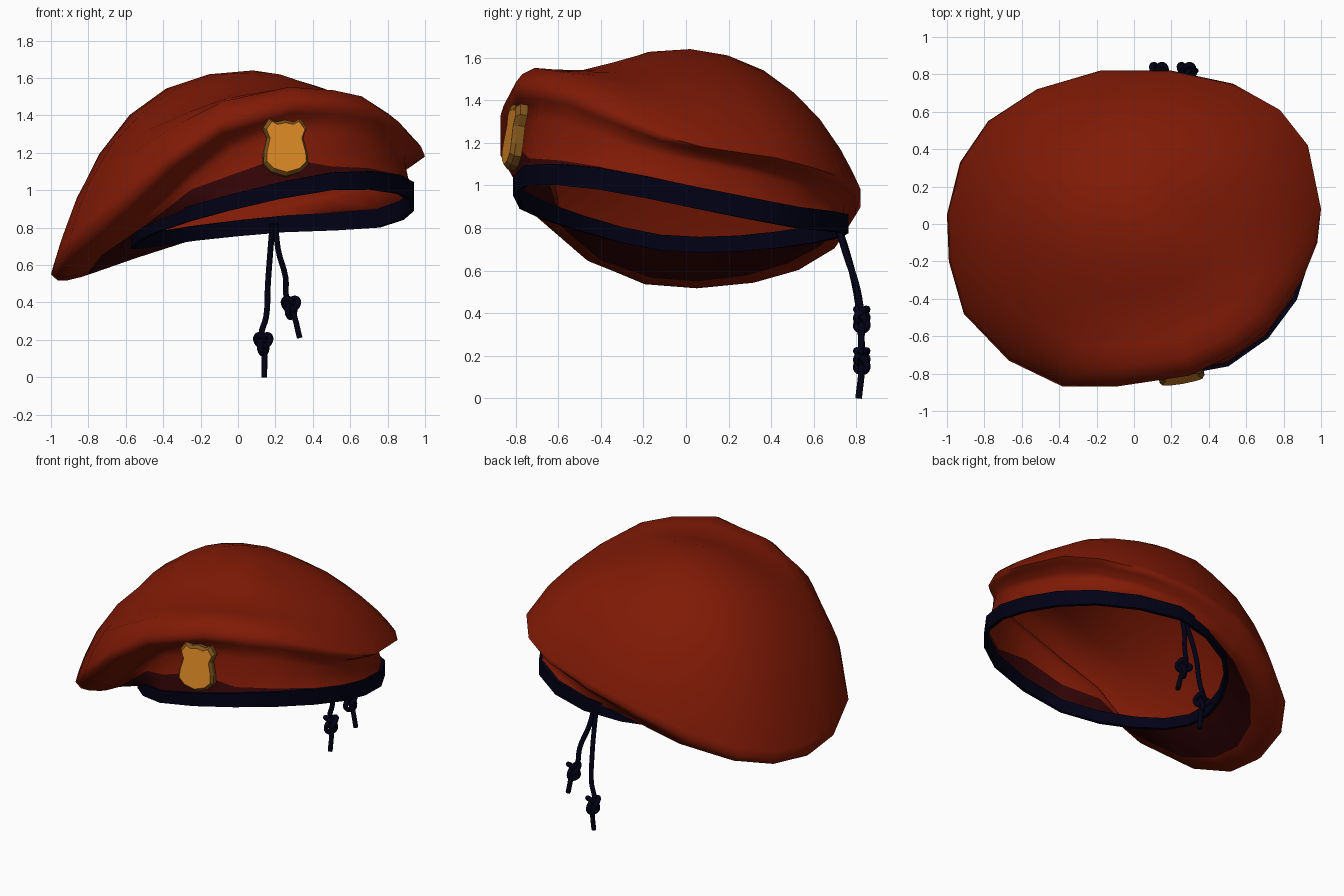
import bpy, bmesh, math
from mathutils import Vector, Matrix

if "Cube" in bpy.data.objects:
    bpy.data.objects.remove(bpy.data.objects["Cube"])


def material(name, rgb):
    m = bpy.data.materials.new(name)
    m.diffuse_color = (*rgb, 1)
    m.use_nodes = True
    m.node_tree.nodes["Principled BSDF"].inputs["Base Color"].default_value = m.diffuse_color
    return m


RED = material("rust red felt", (0.22, 0.0105, 0.0018))
MAROON = material("dark maroon felt", (0.034, 0.0014, 0.002))
NAVY = material("navy trim", (0.0004, 0.0004, 0.008))
GOLD = material("badge gold", (0.72, 0.25, 0.018))
BRONZE = material("badge bronze edge", (0.22, 0.09, 0.011))


def make_object(name, bm, mats, recalc=True):
    if recalc:
        bmesh.ops.recalc_face_normals(bm, faces=bm.faces[:])
    me = bpy.data.meshes.new(name)
    bm.to_mesh(me)
    bm.free()
    ob = bpy.data.objects.new(name, me)
    bpy.context.collection.objects.link(ob)
    for m in mats:
        me.materials.append(m)
    return ob


def smooth(ob, angle):
    bpy.ops.object.select_all(action='DESELECT')
    ob.select_set(True)
    bpy.context.view_layer.objects.active = ob
    bpy.ops.object.shade_smooth_by_angle(angle=math.radians(angle))


def double_loop(pts):
    """Insert a Catmull-Rom midpoint between the points of a closed loop."""
    n, out = len(pts), []
    for i in range(n):
        a, b, c, d = (pts[(i + k) % n] for k in (-1, 0, 1, 2))
        out += [b, (b + c) * 0.5625 - (a + d) * 0.0625]
    return out


def clamp(v):
    return max(0.0, min(1.0, v))


# Outer rim of the crown, counter-clockwise from the right side
RIM = [Vector(p) for p in (
    (1.0, .08, 1.18), (.93, .42, 1.13), (.78, .61, 1.08), (.53, .75, 1.03),
    (.2, .82, .98), (-.18, .82, .90), (-.52, .72, .77), (-.78, .55, .65),
    (-.93, .33, .58), (-1, .05, .55), (-.99, -.2, .57), (-.91, -.48, .69),
    (-.67, -.73, .89), (-.38, -.87, 1.14), (-.1, -.87, 1.33), (.3, -.81, 1.45),
    (.57, -.68, 1.44), (.74, -.54, 1.41), (.9, -.3, 1.31), (.98, -.1, 1.23))]

# Height of the dark stain above the band, as a share of the wall
STAIN = (.1, .1, .1, .1, .1, .15, .25, .4, .5, .55,
         .55, .55, .5, .42, .31, .34, .12, .08, .06, .08)

# Lower edge of the head band
BAND = double_loop([Vector(p) for p in (
    (.93, .05, .89), (.75, .52, .80), (.25, .75, .775), (-.23, .6, .73),
    (-.5, .25, .69), (-.56, -.12, .695), (-.42, -.48, .78), (-.05, -.77, .89),
    (.5, -.75, 1.0), (.86, -.4, .98))])
N = len(RIM)
CENTRE = Vector((.2, -.02, 0))
APEX = Vector((.08, .02, 1.64))


def outward(p):
    d = p - CENTRE
    d.z = 0
    return d.normalized()


def band_height(p):
    return .085 + .02 * p.x

# Crown: wall rows from band to rim, then dome rows from rim to apex
rows = [[b + Vector((0, 0, band_height(b) - .01)) for b in BAND]]
for t, fxy, fz, pull in ((None, 0, None, .015), (.64, .05, .64, .045),
                         (.8, .2, .8, .045), (.92, .7, .9, .015)):
    row = []
    for base, rim, stain in zip(rows[0], RIM, STAIN):
        tt, zz = (t, fz) if t else (stain, stain)
        k = clamp((rim.z - base.z) / .2)       # 1 = upright wall, 0 = drooping
        a, b = tt + (fxy - tt) * k, tt + (zz - tt) * k
        p = base.lerp(rim, a)
        p.z = base.z + (rim.z - base.z) * b
        p.z -= .09 * math.sqrt(4 * tt * (1 - tt)) * (1 - k)
        row.append(p - outward(base) * pull * k)
    rows.append(row)
rows.append(RIM)
for s, bump in ((.985, .03), (.95, .05), (.88, .05), (.76, 0), (.61, -.04),
                (.43, -.03), (.22, 0)):
    row = []
    for rim in RIM:
        p = APEX.lerp(rim, s)
        power = 1.75 + 1.2 * s - .6 * rim.x
        p.z = rim.z + (APEX.z - rim.z) * (1 - s ** power) + bump * clamp(-rim.y / .85)
        row.append(p)
    rows.append(row)

bm = bmesh.new()
grid = [[bm.verts.new(p) for p in row] for row in rows]
for r in range(len(grid) - 1):
    for i in range(N):
        j = (i + 1) % N
        f = bm.faces.new((grid[r][i], grid[r][j], grid[r + 1][j], grid[r + 1][i]))
        f.material_index = int(r == 0 and 5 <= i <= 17)   # stained strip
top = bm.verts.new(APEX)
for i in range(N):
    bm.faces.new((grid[-1][i], grid[-1][(i + 1) % N], top))
smooth(make_object("crown", bm, [RED, MAROON], recalc=False), 80)

# Head band: a thin closed strip
bm = bmesh.new()
loops = []
for b in BAND:
    up, o = Vector((0, 0, band_height(b))), outward(b) * .012
    loops.append([bm.verts.new(p) for p in (b + o, b + up + o, b + up - o, b - o)])
for i in range(N):
    a, b = loops[i], loops[(i + 1) % N]
    for k in range(4):
        m = (k + 1) % 4
        bm.faces.new((a[k], b[k], b[m], a[m]))
smooth(make_object("head_band", bm, [NAVY]), 50)

# Shield badge: mirrored half outline, bronze edge and gold face
half = [(0, .14), (.045, .13), (.08, .147), (.112, .10), (.092, .05),
        (.112, -.03), (.115, -.085), (.075, -.125), (0, -.147)]
outline = half + [(-x, z) for x, z in half[-2:0:-1]]
bm = bmesh.new()
layers = [[bm.verts.new((x * s, y, z * s)) for x, z in outline]
          for s, y in ((1.06, .01), (1.06, -.025), (.93, -.045))]
for a, b in zip(layers, layers[1:]):
    for i in range(len(outline)):
        j = (i + 1) % len(outline)
        bm.faces.new((a[i], a[j], b[j], b[i]))
bm.faces.new(layers[0])
bm.faces.new(layers[2]).material_index = 1
bm.transform(Matrix.Translation((.25, -.79, 1.225))
             @ Matrix.Rotation(math.radians(10), 4, 'Z')
             @ Matrix.Rotation(math.radians(-9), 4, 'X'))
make_object("shield_badge", bm, [BRONZE, GOLD])


def tube(name, pts, radius, cyclic=False):
    cu = bpy.data.curves.new(name, 'CURVE')
    cu.dimensions = '3D'
    cu.bevel_depth, cu.bevel_resolution = radius, 2
    cu.resolution_u, cu.use_fill_caps = 4, True
    sp = cu.splines.new('BEZIER')
    sp.bezier_points.add(len(pts) - 1)
    for bp, p in zip(sp.bezier_points, pts):
        bp.co = p
        bp.handle_left_type = bp.handle_right_type = 'AUTO'
    sp.use_cyclic_u = cyclic
    ob = bpy.data.objects.new(name, cu)
    bpy.context.collection.objects.link(ob)
    cu.materials.append(NAVY)
    bpy.ops.object.select_all(action='DESELECT')
    ob.select_set(True)
    bpy.context.view_layer.objects.active = ob
    bpy.ops.object.convert(target='MESH')
    smooth(bpy.context.object, 50)


def knot(name, centre):
    pts = []
    for i in range(18):
        t = math.tau * i / 18
        pts.append(Vector(centre) + .014 * Vector((
            math.sin(t) + 2 * math.sin(2 * t), -1.9 * math.sin(3 * t),
            1.4 * (math.cos(t) - 2 * math.cos(2 * t)))))
    tube(name, pts, .016, True)


# Two tie cords with knots at the back
tube("long_cord", [(.185, .71, .82), (.175, .75, .7), (.16, .80, .5), (.15, .82, .32),
                   (.125, .825, .23), (.14, .825, .14), (.14, .81, 0)], .016)
knot("long_cord_knot", (.135, .825, .185))
tube("short_cord", [(.2, .71, .82), (.215, .75, .68), (.255, .80, .53), (.26, .82, .42),
                    (.29, .825, .36), (.33, .82, .21)], .016)
knot("short_cord_knot", (.283, .825, .38))
